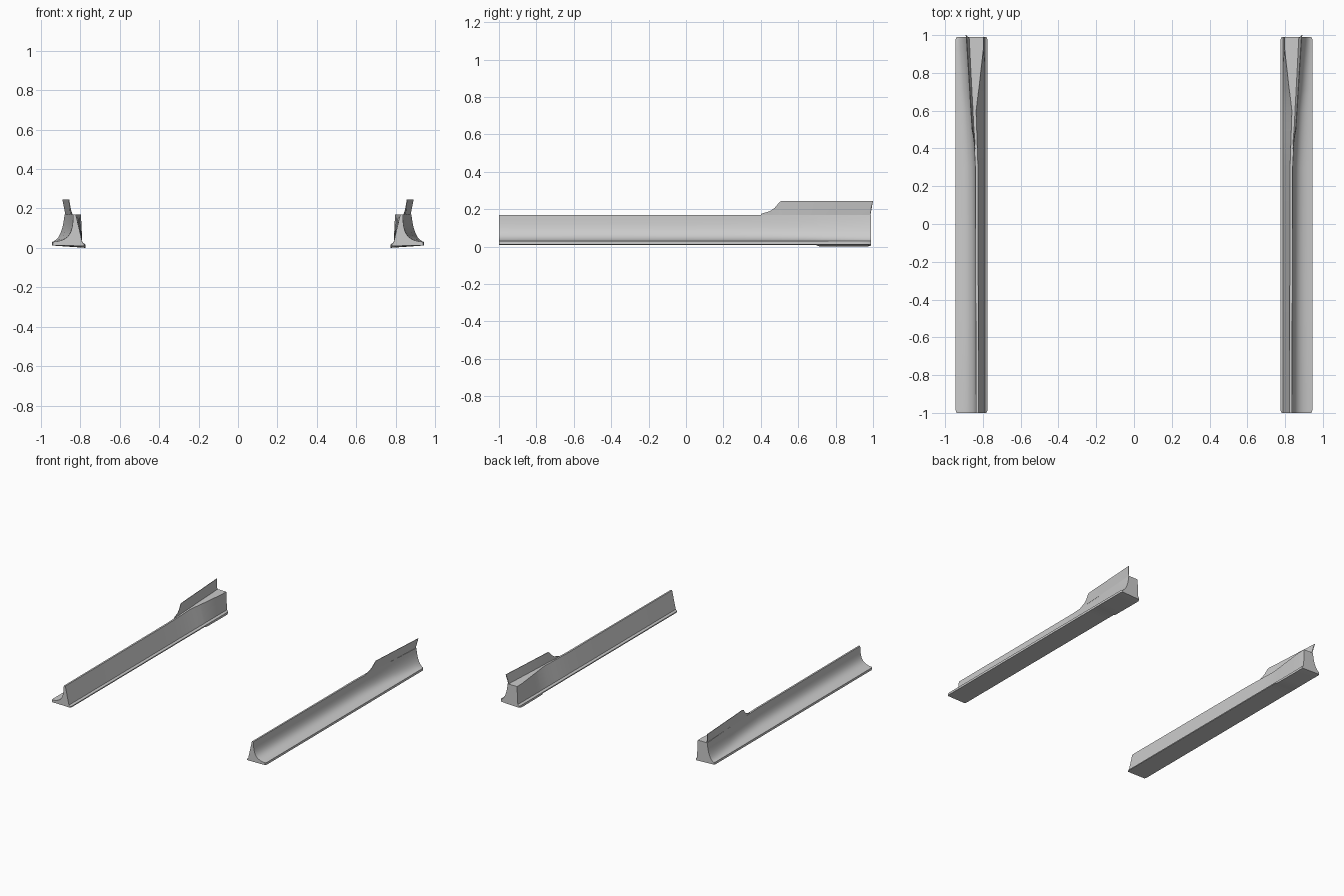
import bpy, bmesh
from mathutils import Vector

if "Cube" in bpy.data.objects:
    bpy.data.objects.remove(bpy.data.objects["Cube"])


def lerp_table(table, y):
    # piecewise-linear lookup of (y, value...) rows
    for a, b in zip(table, table[1:]):
        if y <= b[0]:
            t = max(0, (y - a[0]) / (b[0] - a[0]))
            return [p + (q - p) * t for p, q in zip(a[1:], b[1:])]
    return list(table[-1][1:])


def bezier(p0, p1, p2, p3, n):
    pts = [Vector(p) for p in (p0, p1, p2, p3)]
    out = []
    for i in range(n + 1):
        t = i / n
        s = 1 - t
        out.append(tuple(pts[0]*s**3 + pts[1]*3*s*s*t + pts[2]*3*s*t*t + pts[3]*t**3))
    return out


# y, inner top x, outer top x, cove foot x, cove shoulder x, inner underside z
STATIONS = [
    (-1.0, .823, .836, .850, .838, .010),
    (0.30, .826, .840, .852, .842, .010),
    (0.60, .836, .855, .868, .858, .010),
    (0.69, .825, .862, .880, .866, .010),
    (0.71, .822, .863, .883, .868, .002),
    (0.93, .797, .877, .906, .884, .000),
    (0.97, .797, .879, .912, .887, .000),
    (0.99, .797, .880, .915, .888, .006),
]


def section(y, inset):
    xi, xo, foot, shoulder, zb = lerp_table(STATIONS, y)
    outer = .945 - inset
    pts = [(.775 + inset, zb), (.775 + inset, .018), (.790, .028), (xi, .170)]
    pts += bezier((xo, .170), (shoulder, .080), (foot, .036), (outer, .030), 10)
    pts += [(outer, .012)]
    return [(x, y, z) for x, z in pts]


def loft(name, rings, side):
    bm = bmesh.new()
    vs = [[bm.verts.new((x * side, y, z)) for x, y, z in r] for r in rings]
    n = len(vs[0])
    for a, b in zip(vs, vs[1:]):
        for i in range(n):
            j = (i + 1) % n
            bm.faces.new((a[i], a[j], b[j], b[i]))
    bm.faces.new(vs[0])
    bm.faces.new(vs[-1])
    bmesh.ops.recalc_face_normals(bm, faces=bm.faces)
    me = bpy.data.meshes.new(name)
    bm.to_mesh(me)
    bm.free()
    ob = bpy.data.objects.new(name, me)
    bpy.context.collection.objects.link(ob)
    bpy.ops.object.select_all(action='DESELECT')
    ob.select_set(True)
    bpy.context.view_layer.objects.active = ob
    bpy.ops.object.shade_smooth_by_angle(angle=0.5)
    return ob


# side sill body: small corner chamfers at both ends
ys = [-1.0, -.985, -.5, 0, .3, .4, .5, .6, .69, .71, .78, .85, .93, .975, .99]
body = [section(y, .006 if y in (-1.0, .99) else 0) for y in ys]

# thin upright fin: y, foot x, foot z, top x, top z
FIN = [
    (.400, .842, .168, .843, .175),
    (.450, .845, .168, .848, .190),
    (.475, .847, .168, .852, .208),
    (.500, .849, .168, .857, .238),
    (.512, .850, .168, .858, .245),
    (.600, .854, .168, .864, .245),
    (.750, .862, .168, .873, .245),
    (.986, .874, .168, .889, .245),
]
T = .004
fin = []
for y, x0, z0, x1, z1 in FIN:
    # rear edge of the fin leans backwards and sweeps to its tip
    tip = .014 if y > .98 else 0
    xm, zm = (x0 + x1) / 2, (z0 + z1) / 2
    fin.append([(x0 - T/2, y, z0), (xm - T/2, y + tip * .25, zm), (x1 - T/2, y + tip, z1),
                (x1 + T/2, y + tip, z1), (xm + T/2, y + tip * .25, zm), (x0 + T/2, y, z0)])

# right and mirrored left skirts
for label, side in (("right", 1), ("left", -1)):
    loft(label + "_side_skirt", body, side)
    loft(label + "_skirt_fin", fin, side)
